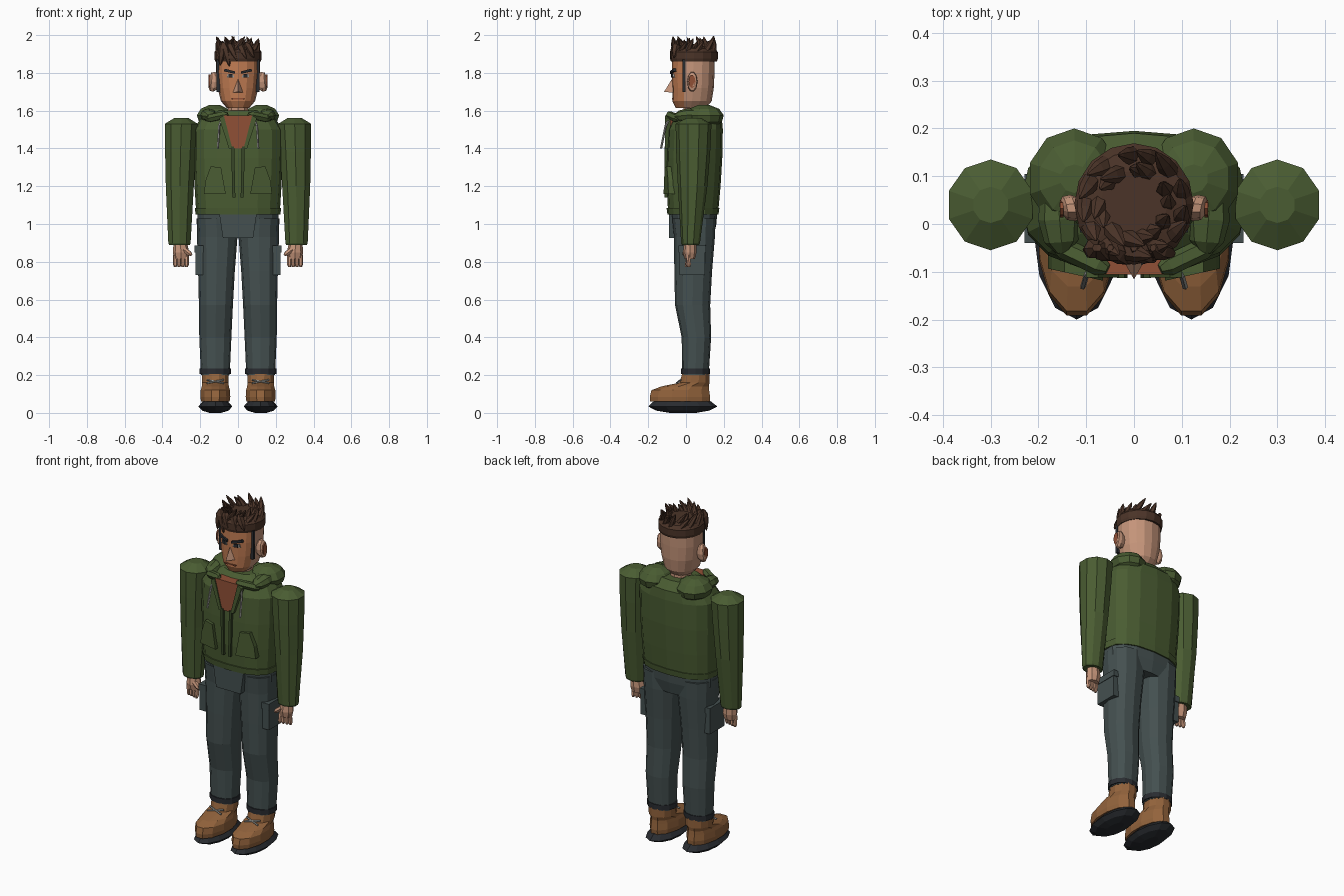
import bpy, bmesh, math, random
from mathutils import Vector

random.seed(4)


def mat(name, r, g, b):
    m = bpy.data.materials.new(name)
    m.diffuse_color = (r, g, b, 1)
    return m


JACKET = mat("olive_green", 0.068, 0.108, 0.032)
TRIM = mat("dark_green", 0.038, 0.062, 0.02)
PANTS = mat("slate", 0.058, 0.08, 0.08)
BOOT = mat("tan_leather", 0.29, 0.125, 0.045)
HAIR = mat("dark_brown", 0.07, 0.034, 0.021)
SKIN = mat("pale_skin", 0.56, 0.30, 0.195)
FACE = mat("warm_skin", 0.53, 0.20, 0.085)
SHIRT = mat("rust", 0.28, 0.08, 0.037)
BLACK = mat("charcoal", 0.022, 0.025, 0.03)
GREY = mat("cord_grey", 0.33, 0.33, 0.31)


def finish(bm, name, *mats):
    bmesh.ops.recalc_face_normals(bm, faces=bm.faces)
    me = bpy.data.meshes.new(name)
    bm.to_mesh(me)
    bm.free()
    for m in mats:
        me.materials.append(m)
    ob = bpy.data.objects.new(name, me)
    bpy.context.collection.objects.link(ob)
    return ob


def skin_rings(name, rings, *mats):
    """Join closed rings of points into one capped solid."""
    bm = bmesh.new()
    rows = [[bm.verts.new(p) for p in r] for r in rings]
    n = len(rows[0])
    for a, b in zip(rows, rows[1:]):
        for i in range(n):
            j = (i + 1) % n
            bm.faces.new((a[i], a[j], b[j], b[i]))
    bm.faces.new(rows[0])
    bm.faces.new(rows[-1])
    return finish(bm, name, *mats)


def loft(name, secs, n, *mats, power=2, turn=0):
    """Stack of rounded sections (z, cx, cy, rx, ry)."""
    def pt(s, a):
        c, d = math.cos(a), math.sin(a)
        f = lambda v: math.copysign(abs(v) ** (2 / power), v)
        return (s[1] + s[3] * f(c), s[2] + s[4] * f(d), s[0])
    angles = [math.pi / 2 + 2 * math.pi * (i + turn) / n for i in range(n)]
    return skin_rings(name, [[pt(s, a) for a in angles] for s in secs], *mats)


def rod(name, p0, p1, r, m, n=6, shape=((0, 1), (1, 1)), flat=1.0):
    """Straight solid from p0 to p1 with (position, radius factor) shape."""
    p0, p1 = Vector(p0), Vector(p1)
    d = (p1 - p0).normalized()
    u = d.cross(Vector((0, 0, 1)) if abs(d.z) < 0.95 else Vector((0, 1, 0))).normalized()
    v = d.cross(u)
    angs = [2 * math.pi * i / n for i in range(n)]
    rings = [[p0.lerp(p1, t) + (u * math.cos(a) + v * math.sin(a) * flat) * r * k
              for a in angs] for t, k in shape]
    return skin_rings(name, rings, m)


def plate(name, pts, front, thick, m, slope=0.0):
    """Outline in x/z, given depth in y, bent back by slope * |x|."""
    return skin_rings(name, [[(x, front + slope * abs(x) + o, z) for x, z in pts]
                             for o in (0, thick)], m)


def box(name, lo, hi, m):
    return plate(name, [(lo[0], lo[2]), (hi[0], lo[2]), (hi[0], hi[2]), (lo[0], hi[2])],
                 lo[1], hi[1] - lo[1], m)


# Jacket body, hem and shirt
loft("jacket_body", [(1.07, 0, .038, .222, .133), (1.2, 0, .04, .23, .143),
                     (1.35, 0, .045, .236, .147), (1.5, 0, .05, .236, .145),
                     (1.555, 0, .06, .2, .13), (1.6, 0, .06, .11, .09)], 16, JACKET, power=2.5)
loft("jacket_hem", [(1.05, 0, .037, .224, .135), (1.085, 0, .037, .229, .14)], 16, JACKET, power=2.5)
plate("shirt", [(-.075, 1.575), (-.035, 1.4), (.035, 1.4), (.075, 1.575)], -.106, .08, SHIRT)

# Hips and fly panel
loft("hips", [(.93, 0, .045, .2, .1), (1.0, 0, .043, .218, .118), (1.06, 0, .04, .219, .125)],
     14, PANTS, power=2.5)
plate("fly_panel", [(-.08, .925), (.08, .925), (.1, 1.06), (-.1, 1.06)], -.09, .08, PANTS)

# Neck and head: front faces take the warm colour
loft("neck", [(1.53, 0, .05, .06, .06), (1.66, 0, .045, .055, .06)], 10, SKIN)
head = loft("head", [(1.615, 0, .025, .06, .08), (1.65, 0, .032, .09, .104),
                     (1.72, 0, .037, .108, .11), (1.8, 0, .038, .116, .113),
                     (1.9, 0, .04, .116, .113)], 16, SKIN, FACE, power=2.2)
for p in head.data.polygons:
    if p.center.y < 0 and abs(p.normal.z) < .8:
        p.material_index = 1

# Nose and mouth
bm = bmesh.new()
nose = [bm.verts.new(v) for v in ((0, -.07, 1.775), (-.027, -.068, 1.695),
                                  (.027, -.068, 1.695), (0, -.116, 1.7))]
for f in ((0, 1, 3), (0, 3, 2), (1, 2, 3), (0, 2, 1)):
    bm.faces.new([nose[i] for i in f])
finish(bm, "nose", SKIN)
box("mouth", (-.035, -.075, 1.66), (.035, -.066, 1.667), SHIRT)

# Hair band, flat crown and tufts
loft("hair_band", [(1.86, 0, .042, .12, .122), (1.875, 0, .042, .125, .127),
                   (1.91, 0, .042, .125, .127), (1.93, 0, .042, .11, .11),
                   (1.94, 0, .042, .07, .07)], 16, HAIR)
LEAF = ((0, .35), (.25, 1), (.6, .85), (.88, .4), (1, .08))
for i in range(26):
    a = 2 * math.pi * i / 26
    r = .098 if i % 2 else .068
    c, s = math.cos(a), math.sin(a)
    lean = random.uniform(.01, .055)
    base = (r * c + s * .02, .042 + r * s - c * .02, 1.895)
    tip = (r * c * 1.08 - s * lean, .042 + r * s * 1.08 + c * lean,
           random.uniform(1.965, 1.998))
    rod("hair_tuft", base, tip, .02, HAIR, 6, LEAF, .8)
for x, z, dx in ((-.09, 1.84, -.01), (-.055, 1.835, .02), (-.02, 1.865, .03),
                 (.03, 1.875, .03), (.07, 1.88, .03)):
    rod("fringe_tuft", (x - dx, -.05, 1.96), (x + dx * .5, -.088 + abs(x) * .35, z),
        .022, HAIR, 6, LEAF)

for s in (-1, 1):
    side = "left_" if s > 0 else "right_"
    # Sleeve and shoulder cap
    loft(side + "sleeve", [(.89, s * .31, .024, .058, .046), (.9, s * .31, .024, .062, .05),
                           (1.2, s * .308, .035, .078, .078), (1.38, s * .304, .038, .086, .09),
                           (1.53, s * .3, .04, .092, .095), (1.562, s * .3, .04, .038, .038)],
         10, JACKET)
    # Hand with curled fingers and thumb
    loft(side + "palm", [(.815, s * .302, .02, .036, .027), (.85, s * .302, .02, .043, .036),
                         (.9, s * .305, .022, .036, .032)], 8, SKIN)
    for k in range(4):
        x = s * (.272 + k * .02)
        rod(side + "finger", (x, .012, .835), (x, .002 + .005 * k, .772), .0115, SKIN, 6,
            ((0, 1), (.8, 1), (1, .6)))
    rod(side + "thumb", (s * .285, .0, .865), (s * .246, -.008, .835), .014, SKIN, 6,
        ((0, 1), (.7, 1), (1, .5)))
    # Trouser leg, cuff and cargo pocket
    loft(side + "leg", [(.2, s * .12, .05, .076, .07), (.4, s * .12, .055, .085, .078),
                        (.57, s * .117, .035, .09, .093), (.75, s * .114, .038, .097, .1),
                        (.93, s * .11, .045, .107, .108), (1.03, s * .115, .042, .104, .115)],
         12, PANTS, power=2.3)
    loft(side + "cuff", [(.205, s * .12, .05, .084, .077), (.235, s * .12, .05, .084, .077)],
         12, BLACK)
    xs = sorted((s * .185, s * .226))
    box(side + "cargo_pocket", (xs[0], -.035, .73), (xs[1], .1, .87), PANTS)
    box(side + "pocket_flap", (xs[0] - .003, -.04, .85), (xs[1] + .003, .105, .885), PANTS)
    # Boot, sole and laces
    loft(side + "boot", [(.06, s * .12, -.032, .078, .163), (.085, s * .12, -.032, .082, .165),
                         (.12, s * .12, -.03, .08, .158), (.14, s * .12, -.005, .074, .13),
                         (.16, s * .12, .045, .072, .082), (.21, s * .12, .052, .074, .074)],
         12, BOOT, turn=.5)
    loft(side + "sole", [(.0, s * .12, -.017, .03, .07), (.012, s * .12, -.017, .07, .14),
                         (.034, s * .12, -.017, .09, .183), (.062, s * .12, -.02, .066, .15)],
         12, BLACK)
    for k in (-1, 1):
        rod(side + "lace", (s * .12 - .045 * k, -.028, .175), (s * .12 + .045 * k, -.05, .158),
            .005, GREY, 5)
    # Hood lobe and collar roll
    loft(side + "hood", [(1.51, s * .125, .1, .04, .045), (1.54, s * .125, .098, .085, .092),
                         (1.575, s * .125, .095, .098, .105), (1.61, s * .125, .095, .075, .08),
                         (1.63, s * .125, .095, .03, .03)], 10, JACKET)
    rod(side + "hood_front", (s * .16, .06, 1.58), (s * .15, -.06, 1.57), .045, JACKET, 8,
        ((0, .8), (.4, 1), (.8, .8), (1, .3)), .8)
    rod(side + "collar", (s * .17, -.04, 1.555), (s * .055, -.095, 1.58), .022, JACKET, 6,
        ((0, .5), (.2, 1), (.85, 1), (1, .5)))
    # Lapel, zip edge and hand pocket
    plate(side + "lapel", [(s * .075, 1.575), (s * .1, 1.56), (s * .048, 1.4), (s * .03, 1.4)],
          -.112, .03, JACKET)
    plate(side + "zip_edge", [(s * .014, 1.14), (s * .03, 1.14), (s * .036, 1.41), (s * .02, 1.41)],
          -.113, .03, TRIM)
    plate(side + "pocket", [(s * .065, 1.16), (s * .18, 1.16), (s * .172, 1.23), (s * .145, 1.305),
                            (s * .09, 1.3)], -.133, .04, JACKET, .22)
    # Drawstring
    rod(side + "cord_top", (s * .085, -.085, 1.565), (s * .1, -.108, 1.52), .006, GREY, 5)
    rod(side + "cord", (s * .1, -.108, 1.52), (s * .107, -.132, 1.4), .006, GREY, 5)
    # Ear with darker inner dish
    rod(side + "ear", (s * .105, .035, 1.75), (s * .152, .03, 1.755), .055, SKIN, 10,
        ((0, .7), (.5, 1), (.85, .9), (1, .5))).scale = (1, 1, 1)
    for v in bpy.data.objects[side + "ear"].data.vertices:
        v.co.y = .035 + (v.co.y - .035) * .5
    inner = rod(side + "inner_ear", (s * .148, .032, 1.755), (s * .155, .032, 1.755), .036,
                SHIRT, 8)
    for v in inner.data.vertices:
        v.co.y = .032 + (v.co.y - .032) * .5
    # Eye, pupil, brow and sideburn
    plate(side + "eye", [(s * .02, 1.775), (s * .06, 1.775), (s * .055, 1.795), (s * .025, 1.79)],
          -.085, .012, GREY, .3)
    plate(side + "pupil", [(s * .03, 1.775), (s * .05, 1.775), (s * .05, 1.795), (s * .03, 1.793)],
          -.089, .008, BLACK, .3)
    plate(side + "brow", [(s * .015, 1.795), (s * .075, 1.808), (s * .07, 1.822), (s * .015, 1.808)],
          -.09, .016, BLACK, .3)
    xs = sorted((s * .095, s * .113))
    box(side + "sideburn", (xs[0], -.018, 1.7), (xs[1], -.002, 1.87), BLACK)
